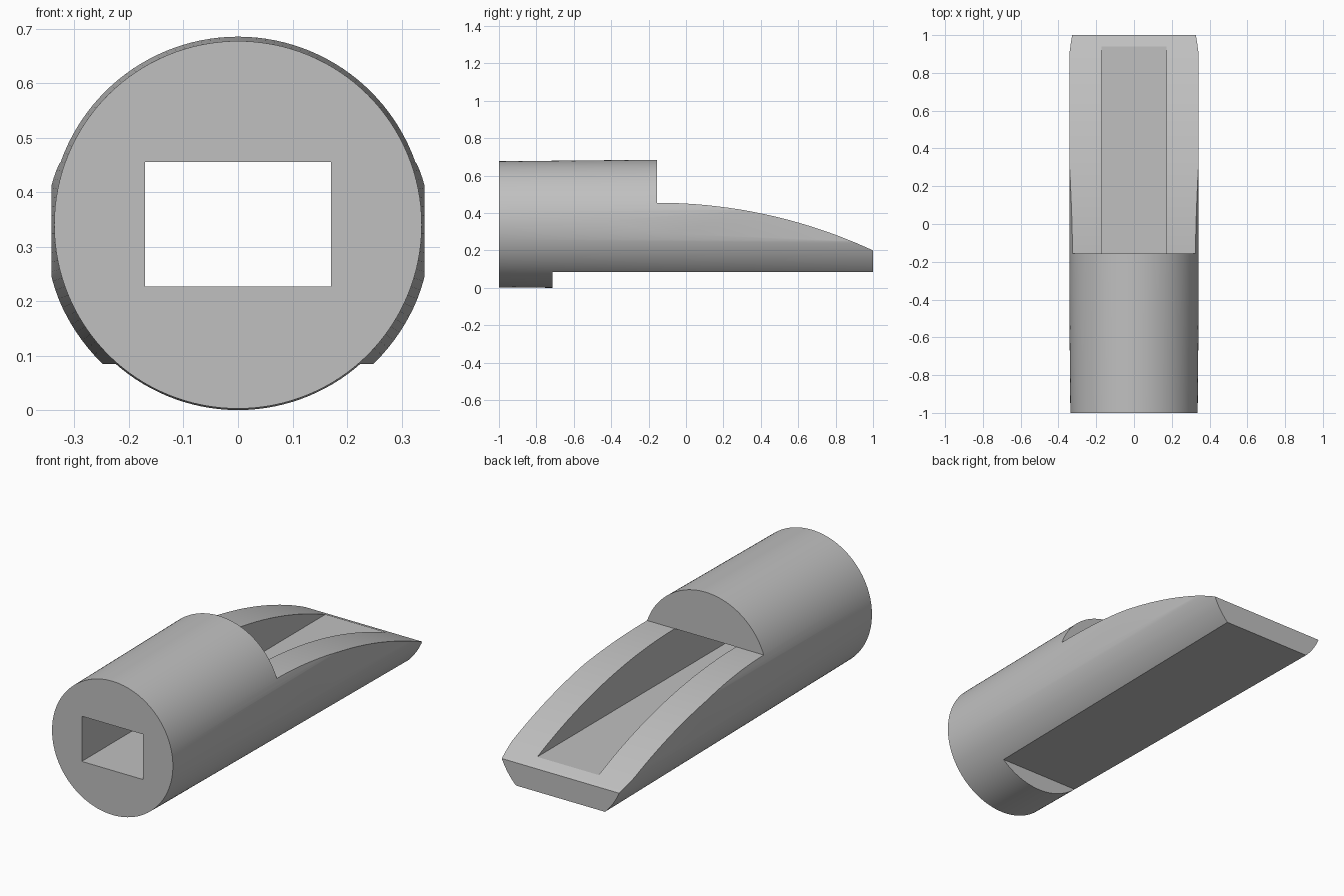
import bpy, bmesh, math
from mathutils import Matrix

default = bpy.data.objects.get("Cube")
if default:
    bpy.data.objects.remove(default, do_unlink=True)

AXIS_Z = 0.34      # height of the body axis
STEP_Y = -0.155    # where the upper half is cut away
FLOOR_Z, ROOF_Z = 0.227, 0.455
TIP_Z = 0.2

gray = bpy.data.materials.new("light gray")
gray.use_nodes = True
colour = (0.53, 0.53, 0.53, 1)
gray.diffuse_color = colour
gray.node_tree.nodes["Principled BSDF"].inputs["Base Color"].default_value = colour


def add_object(name, bm):
    bmesh.ops.recalc_face_normals(bm, faces=bm.faces)
    mesh = bpy.data.meshes.new(name)
    bm.to_mesh(mesh)
    bm.free()
    mesh.materials.append(gray)
    obj = bpy.data.objects.new(name, mesh)
    bpy.context.collection.objects.link(obj)
    return obj


def prism(name, profile, x0, x1):
    """Extrude a (y, z) profile along x."""
    bm = bmesh.new()
    face = bm.faces.new([bm.verts.new((x0, y, z)) for y, z in profile])
    moved = bmesh.ops.extrude_face_region(bm, geom=[face])["geom"]
    bmesh.ops.translate(bm, vec=(x1 - x0, 0, 0),
                        verts=[v for v in moved if isinstance(v, bmesh.types.BMVert)])
    return add_object(name, bm)


def box(name, x0, x1, y0, y1, z0, z1):
    return prism(name, [(y0, z0), (y1, z0), (y1, z1), (y0, z1)], x0, x1)


# Slightly flaring round body
bm = bmesh.new()
bmesh.ops.create_cone(bm, cap_ends=True, segments=128, radius1=0.337,
                      radius2=0.356, depth=2)
bm.transform(Matrix.Translation((0, 0, AXIS_Z)) @ Matrix.Rotation(-math.pi / 2, 4, "X"))
body = add_object("mouthpiece_body", bm)

# Curved beak: a circular arc, level at the step and falling to the tip
run, drop = 1 - STEP_Y, ROOF_Z - TIP_Z
radius = (run ** 2 + drop ** 2) / (2 * drop)
arc = []
for i in range(41):
    d = (run + 0.1) * i / 40
    arc.append((STEP_Y + d, ROOF_Z - radius + math.sqrt(radius ** 2 - d ** 2)))
beak = prism("beak_cutter", arc + [(1.1, 1), (STEP_Y, 1)], -0.6, 0.6)

# Flat underside, flattened sides and the rectangular bore
cutters = [
    beak,
    box("underside_cutter", -0.6, 0.6, -0.715, 1.2, -0.3, 0.085),
    box("left_side_cutter", 0.342, 0.6, -1.2, 1.2, -0.2, 1),
    box("right_side_cutter", -0.6, -0.342, -1.2, 1.2, -0.2, 1),
    box("bore_cutter", -0.171, 0.171, -1.2, 1.2, FLOOR_Z, ROOF_Z),
]
for cutter in cutters:
    cutter.hide_render = True
    mod = body.modifiers.new(cutter.name, "BOOLEAN")
    mod.operation, mod.solver, mod.object = "DIFFERENCE", "EXACT", cutter

# Bake the cuts and discard the cutters
graph = bpy.context.evaluated_depsgraph_get()
baked = bpy.data.meshes.new_from_object(body.evaluated_get(graph))
body.modifiers.clear()
body.data = baked
for cutter in cutters:
    bpy.data.objects.remove(cutter, do_unlink=True)

bpy.ops.object.select_all(action="DESELECT")
body.select_set(True)
bpy.context.view_layer.objects.active = body
bpy.ops.object.shade_smooth_by_angle(angle=math.radians(20))
